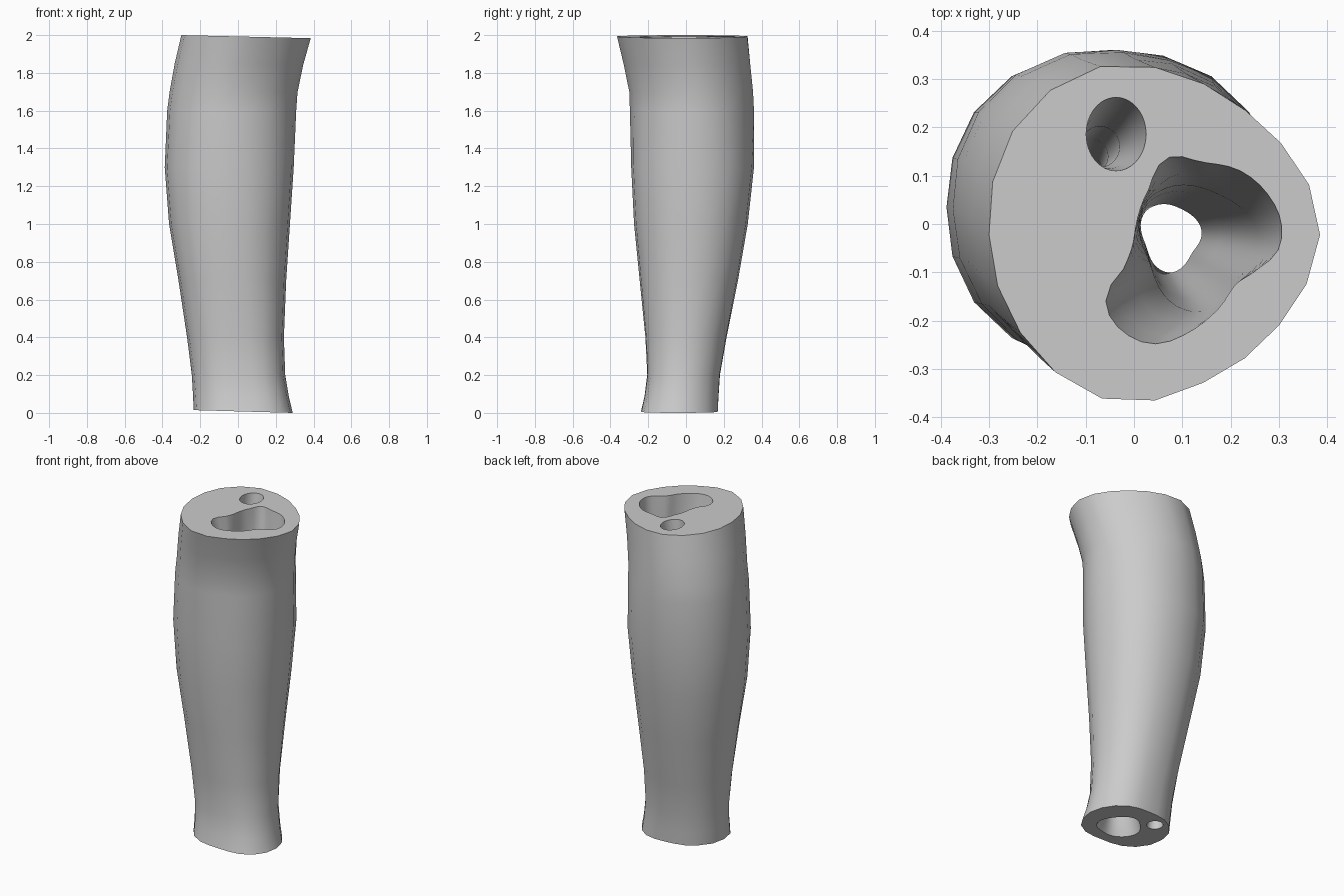
import bpy, bmesh, math
from mathutils import Vector

cube = bpy.data.objects.get("Cube")
if cube:
    bpy.data.objects.remove(cube, do_unlink=True)


def loop(points, n):
    """Resample a closed outline at n even angles about its box centre."""
    xs, ys = zip(*points)
    cx, cy = (min(xs) + max(xs)) / 2, (min(ys) + max(ys)) / 2
    polar = sorted((math.atan2(y - cy, x - cx) % math.tau, math.hypot(x - cx, y - cy))
                   for x, y in points)
    k = len(polar)

    def at(i):
        return polar[i % k][0] + math.tau * (i // k), polar[i % k][1]

    ring = []
    for j in range(n):
        a = math.tau * j / n
        i = max(q for q in range(-1, k) if at(q)[0] <= a)
        (a0, r0), (a1, r1), (a2, r2), (a3, r3) = (at(i + d) for d in (-1, 0, 1, 2))
        t, h = (a - a1) / (a2 - a1), a2 - a1
        m1, m2 = h * (r2 - r0) / (a2 - a0), h * (r3 - r1) / (a3 - a1)
        r = ((2*t**3 - 3*t*t + 1) * r1 + (t**3 - 2*t*t + t) * m1
             + (3*t*t - 2*t**3) * r2 + (t**3 - t*t) * m2)
        ring.append(Vector((cx + r * math.cos(a), cy + r * math.sin(a))))
    return ring


def oval(cx, cy, rx, ry, n, power=2.0):
    pts = []
    for j in range(n):
        c, s = math.cos(math.tau * j / n), math.sin(math.tau * j / n)
        r = (abs(c) ** power + abs(s) ** power) ** (-1 / power)
        pts.append(Vector((cx + rx * r * c, cy + ry * r * s)))
    return pts


def mix(a, b, t):
    return [p.lerp(q, t) for p, q in zip(a, b)]


def fit(ring, x0, x1, y0, y1):
    """Stretch a ring to the given box."""
    xs, ys = [p.x for p in ring], [p.y for p in ring]
    return [Vector((x0 + (p.x - min(xs)) / (max(xs) - min(xs)) * (x1 - x0),
                    y0 + (p.y - min(ys)) / (max(ys) - min(ys)) * (y1 - y0))) for p in ring]


def height(p, z):
    """Both end cuts slope slightly down towards +x."""
    drop = 0.024 * (p.x + 0.3) if z > 1 else 0.028 * (p.x - 0.29)
    return z - drop * abs(z - 1) ** 4


def loft(bm, rings, inward=False):
    """Skin a stack of (z, ring) sections; return first and last edge loops."""
    rows = [[bm.verts.new((p.x, p.y, height(p, z))) for p in ring] for z, ring in rings]
    n = len(rows[0])
    for lo, hi in zip(rows, rows[1:]):
        for j in range(n):
            quad = [lo[j], lo[(j + 1) % n], hi[(j + 1) % n], hi[j]]
            bm.faces.new(quad[::-1] if inward else quad)
    return [[bm.edges.get((row[j], row[(j + 1) % n])) for j in range(n)]
            for row in (rows[0], rows[-1])]


# Outer skin: knee-end outline, round calf, ankle-end outline
SIDES = 20
knee = loop([(-.075, .328), (.04, .328), (.155, .288), (.235, .235), (.305, .17),
             (.35, .11), (.385, -.01), (.37, -.09), (.32, -.18), (.24, -.265),
             (.13, -.33), (.01, -.365), (-.1, -.345), (-.2, -.265), (-.265, -.17),
             (-.298, -.045), (-.295, .08), (-.255, .19), (-.18, .275)], SIDES)
ankle = loop([(.237, -.18), (.29, -.035), (.2, .13), (.016, .168), (-.15, .13),
              (-.235, .035), (-.22, -.146), (.026, -.238)], SIDES)
calf = oval(0, 0, .34, .33, SIDES, 2.2)
# z, x min, x max, y min, y max
sections = [(0, -.235, .29, -.238, .168), (.08, -.238, .27, -.22, .172),
            (.2, -.245, .25, -.205, .18), (.4, -.27, .243, -.215, .215),
            (.7, -.315, .255, -.245, .275), (1, -.365, .275, -.275, .327),
            (1.3, -.388, .295, -.29, .36), (1.6, -.375, .308, -.297, .36),
            (1.7, -.362, .315, -.30, .355), (1.85, -.335, .345, -.33, .34),
            (2, -.3, .385, -.365, .326)]
skin = []
for z, *box in sections:
    shape = mix(calf, knee, max(0, z - 1.3) / .7) if z > 1 else mix(ankle, calf, z)
    skin.append((z, fit(shape, *box)))

# Large bone cavity: flared three-cornered mouth, tapering shaft, flared lower end
FINE = 48
mouth = loop([(.05, .12), (.08, .14), (.14, .128), (.22, .11), (.27, .07), (.305, 0),
              (.295, -.06), (.26, -.09), (.21, -.125), (.17, -.18), (.12, -.22),
              (.04, -.248), (-.02, -.225), (-.055, -.18), (-.055, -.14),
              (-.02, -.09), (0, -.03), (.03, .07)], FINE)
shaft = loop([(.02, .02), (.05, .04), (.1, .03), (.14, -.015), (.12, -.06),
              (.08, -.1), (.055, -.095), (.025, -.045)], FINE)
foot = loop([(.175, -.115), (.14, .005), (.042, .06), (-.03, .018), (-.075, -.075),
             (0, -.165), (.09, -.165)], FINE)
upper = fit(shaft, .01, .27, -.19, .085)
big_bone = [(0, foot), (.1, mix(foot, shaft, .5)), (.25, mix(foot, shaft, .85)),
            (.4, shaft), (.8, mix(shaft, upper, .3)), (1.2, mix(shaft, upper, .6)),
            (1.55, mix(shaft, upper, .9)), (1.75, mix(upper, mouth, .35)),
            (1.88, mix(upper, mouth, .75)), (2, mouth)]

# Small bone cavity: narrow leaning tube
small_bone = [(z, oval(x, y, rx, ry, FINE)) for z, x, y, rx, ry in (
    (0, -.092, .072, .046, .046), (.2, -.1, .085, .036, .036),
    (.6, -.1, .11, .034, .034), (1.2, -.09, .14, .036, .036),
    (1.65, -.07, .16, .04, .042), (1.85, -.05, .175, .053, .06),
    (2, -.037, .186, .062, .076))]

bm = bmesh.new()
ends = [loft(bm, skin), loft(bm, big_bone, True), loft(bm, small_bone, True)]
# End cuts with both cavities left open
for end, normal in ((0, (0, 0, -1)), (1, (0, 0, 1))):
    edges = [e for part in ends for e in part[end]]
    bmesh.ops.triangle_fill(bm, use_beauty=True, use_dissolve=False,
                            edges=edges, normal=normal)
bmesh.ops.recalc_face_normals(bm, faces=bm.faces)
mesh = bpy.data.meshes.new("lower_leg")
bm.to_mesh(mesh)
bm.free()

grey = bpy.data.materials.new("plain_grey")
grey.use_nodes = True
colour = (.6, .6, .6, 1)
grey.diffuse_color = colour
grey.node_tree.nodes["Principled BSDF"].inputs["Base Color"].default_value = colour
mesh.materials.append(grey)

leg = bpy.data.objects.new("lower_leg", mesh)
bpy.context.collection.objects.link(leg)
bpy.context.view_layer.objects.active = leg
leg.select_set(True)
bpy.ops.object.shade_smooth_by_angle(angle=math.radians(40))
